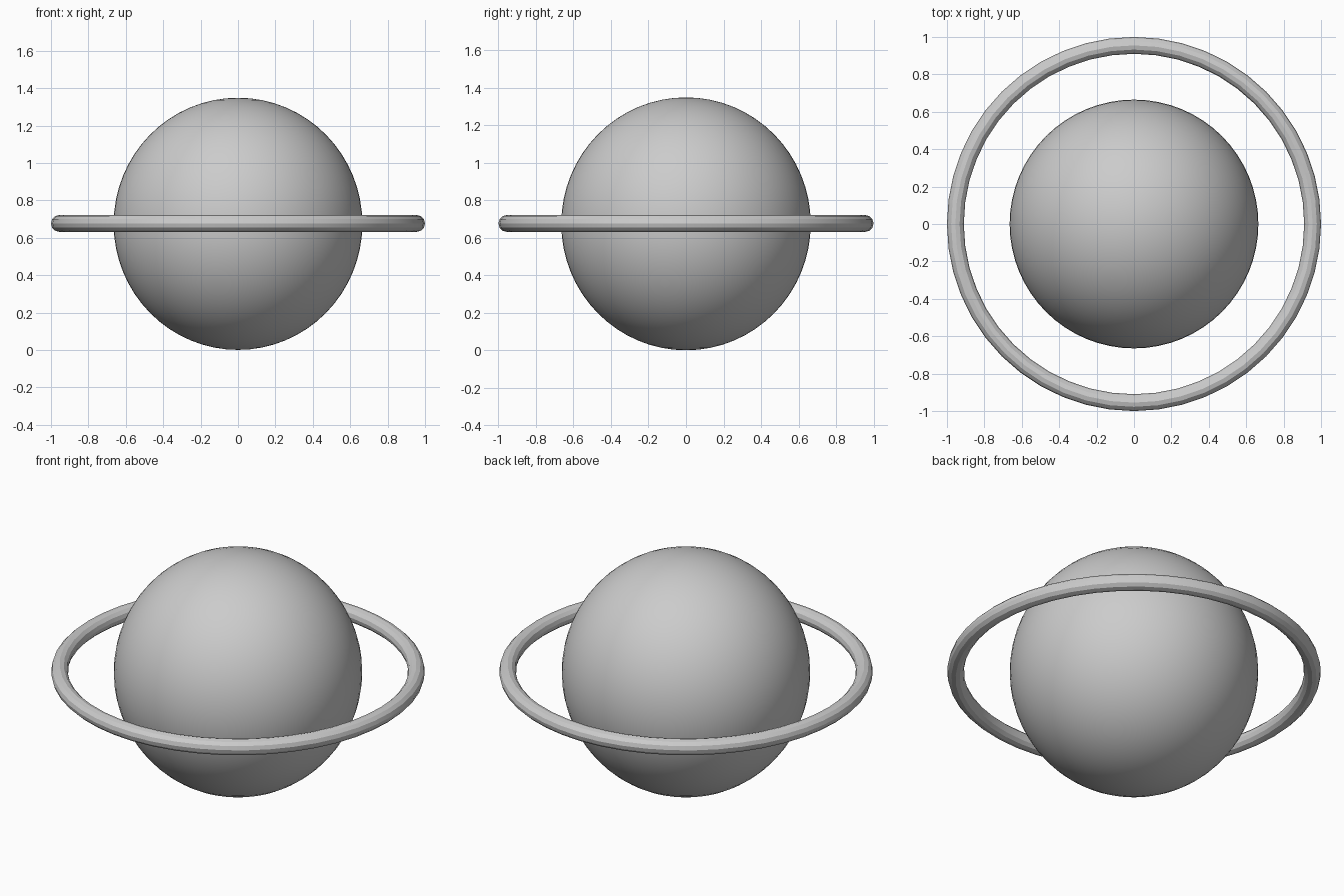
import bpy
import math

if "Cube" in bpy.data.objects:
    bpy.data.objects.remove(bpy.data.objects["Cube"])

CENTRE_Z = 0.675


def finish(name, angle):
    obj = bpy.context.object
    obj.name = name
    bpy.ops.object.shade_smooth_by_angle(angle=math.radians(angle))
    return obj


# Planet: smooth ball, very slightly taller than wide
bpy.ops.mesh.primitive_uv_sphere_add(segments=64, ring_count=32, radius=1, location=(0, 0, CENTRE_Z))
bpy.context.object.scale = (0.665, 0.665, 0.674)
bpy.ops.object.transform_apply(location=False, rotation=False, scale=True)
finish("planet_ball", 40)

# Ring: thin tube floating around the equator, facets visible round the tube
bpy.ops.mesh.primitive_torus_add(
    location=(0, 0, CENTRE_Z + 0.002),
    major_segments=48, minor_segments=12,
    major_radius=0.955, minor_radius=0.045)
finish("orbit_ring", 25)
